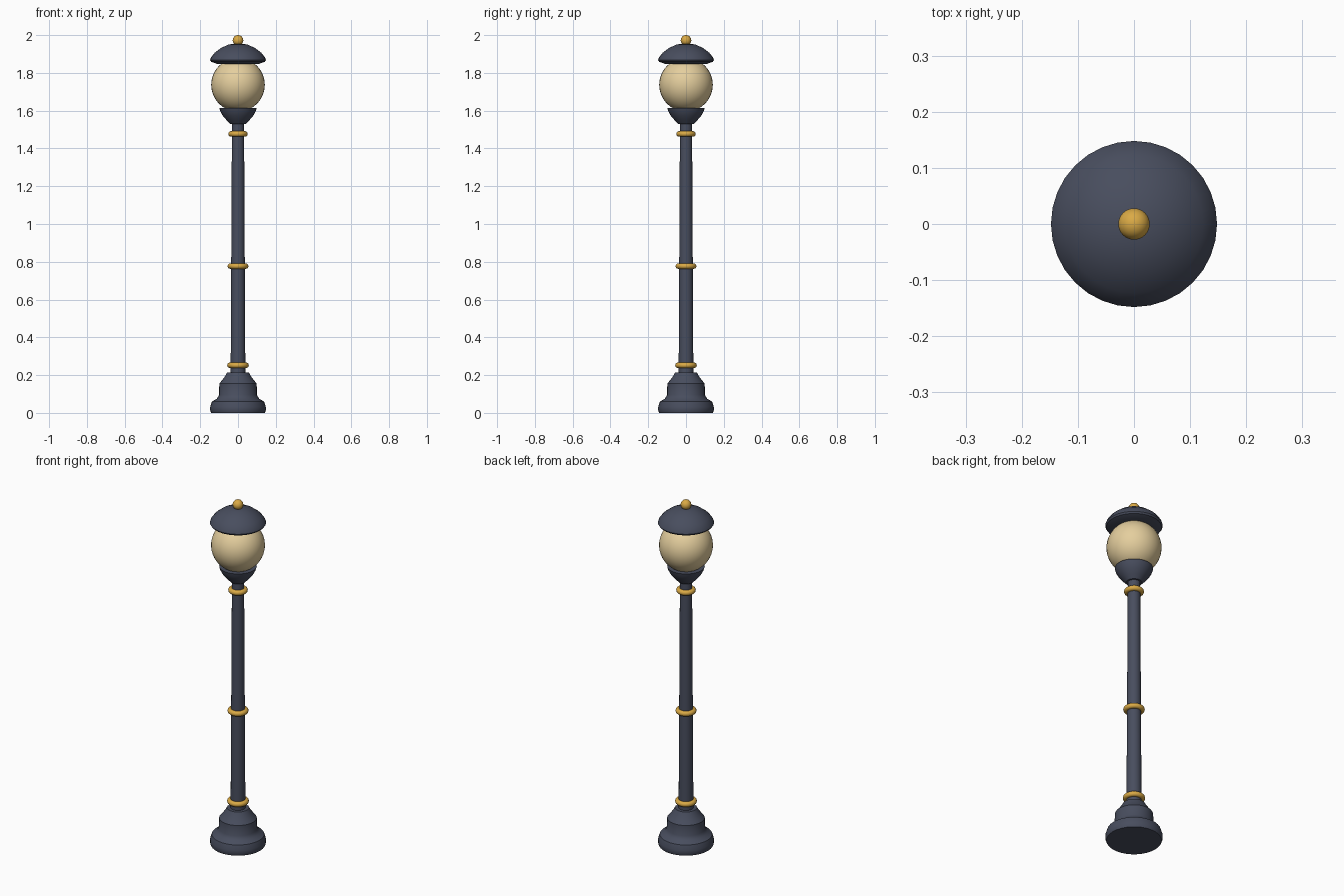
import bpy
import bmesh
import math

cube = bpy.data.objects.get("Cube")
if cube:
    bpy.data.objects.remove(cube, do_unlink=True)


def material(name, rgb):
    mat = bpy.data.materials.new(name)
    mat.use_nodes = True
    mat.diffuse_color = (*rgb, 1)
    mat.node_tree.nodes["Principled BSDF"].inputs["Base Color"].default_value = (*rgb, 1)
    return mat


iron = material("dark slate iron", (0.065, 0.075, 0.112))
brass = material("brass", (0.70, 0.40, 0.06))
glass = material("warm cream glass", (0.78, 0.62, 0.34))


def finish(name, mat, angle=35):
    obj = bpy.context.object
    obj.name = obj.data.name = name
    obj.data.materials.append(mat)
    bpy.ops.object.shade_smooth_by_angle(angle=math.radians(angle))
    return obj


def lathe(name, profile, mat, sides=32):
    """Spin a (radius, height) profile about z; zero radii close the ends."""
    bm = bmesh.new()
    verts = [bm.verts.new((r, 0, z)) for r, z in profile]
    edges = [bm.edges.new(pair) for pair in zip(verts, verts[1:])]
    bmesh.ops.spin(bm, geom=verts + edges, cent=(0, 0, 0), axis=(0, 0, 1),
                   angle=math.tau, steps=sides)
    bmesh.ops.remove_doubles(bm, verts=bm.verts, dist=0.0001)
    bmesh.ops.recalc_face_normals(bm, faces=bm.faces)
    mesh = bpy.data.meshes.new(name)
    bm.to_mesh(mesh)
    bm.free()
    obj = bpy.data.objects.new(name, mesh)
    bpy.context.collection.objects.link(obj)
    bpy.ops.object.select_all(action='DESELECT')
    obj.select_set(True)
    bpy.context.view_layer.objects.active = obj
    return finish(name, mat)


def ball(name, radius, z, mat):
    bpy.ops.mesh.primitive_uv_sphere_add(segments=32, ring_count=20, radius=radius,
                                         location=(0, 0, z))
    return finish(name, mat)


# Stepped foot and tapering pole
lathe("base", [(0, 0), (0.142, 0), (0.147, 0.012), (0.147, 0.032), (0.138, 0.06),
               (0.112, 0.075), (0.1, 0.095), (0.099, 0.155), (0.085, 0.172),
               (0.068, 0.195), (0.058, 0.214), (0, 0.214)], iron)
lathe("pole", [(0, 0.2), (0.039, 0.2), (0.032, 1.54), (0, 1.54)], iron)

# Brass rings around the pole
for name, z, radius in (("lower_ring", 0.252, 0.043), ("middle_ring", 0.777, 0.041),
                        ("upper_ring", 1.477, 0.037)):
    bpy.ops.mesh.primitive_torus_add(major_radius=radius, minor_radius=0.0145,
                                     major_segments=32, minor_segments=12,
                                     location=(0, 0, z))
    finish(name, brass, 60)

# Lantern: cup, globe, domed cap and finial
lathe("globe_cup", [(0, 1.53), (0.042, 1.53), (0.06, 1.549), (0.08, 1.572),
                    (0.094, 1.598), (0.099, 1.615), (0, 1.615)], iron)
ball("globe", 0.142, 1.737, glass)
lathe("cap", [(0, 1.848), (0.112, 1.848), (0.142, 1.859), (0.148, 1.868),
              (0.143, 1.882), (0.123, 1.907), (0.09, 1.932), (0.05, 1.95),
              (0, 1.957)], iron)
ball("finial", 0.028, 1.972, brass)
